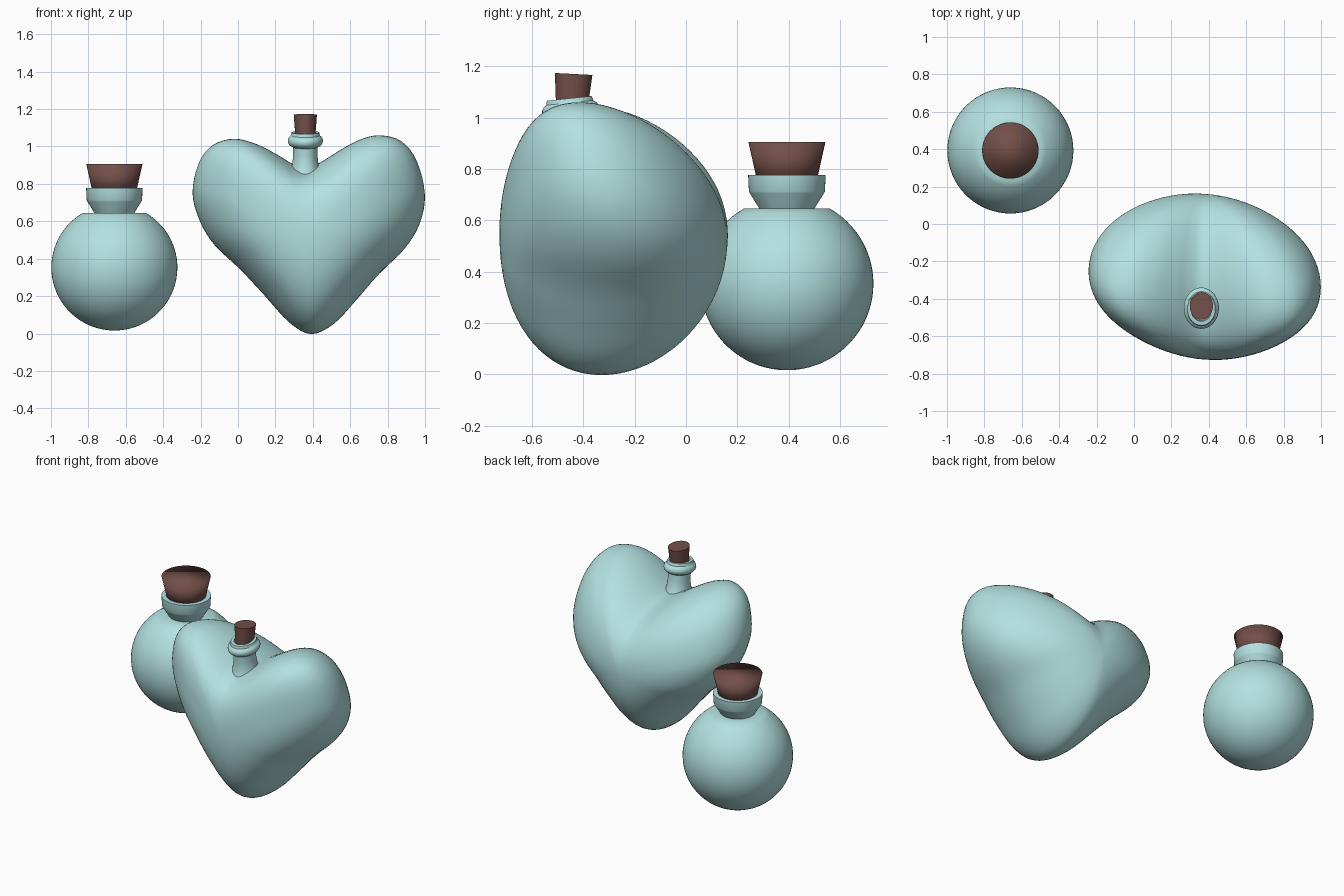
import bpy, bmesh, math
from mathutils import Vector, Matrix

if "Cube" in bpy.data.objects:
    bpy.data.objects.remove(bpy.data.objects["Cube"])


def material(name, rgb):
    m = bpy.data.materials.new(name)
    m.diffuse_color = (*rgb, 1)
    m.use_nodes = True
    m.node_tree.nodes["Principled BSDF"].inputs["Base Color"].default_value = m.diffuse_color
    return m


GLASS = material("pale_teal_glass", (0.46, 0.755, 0.755))
CORK = material("brown_cork", (0.17, 0.078, 0.066))


def finish(name, bm, mat, angle=35):
    """Turn a bmesh into a smooth object; angle=None smooths every edge."""
    bmesh.ops.recalc_face_normals(bm, faces=bm.faces)
    me = bpy.data.meshes.new(name)
    bm.to_mesh(me)
    bm.free()
    ob = bpy.data.objects.new(name, me)
    bpy.context.collection.objects.link(ob)
    me.materials.append(mat)
    bpy.ops.object.select_all(action='DESELECT')
    ob.select_set(True)
    bpy.context.view_layer.objects.active = ob
    if angle is None:
        bpy.ops.object.shade_smooth()
    else:
        bpy.ops.object.shade_smooth_by_angle(angle=math.radians(angle))
    return ob


def lathe(name, profile, mat, matrix, n=64, angle=35):
    """Spin (radius, height) points round z; open ends are capped."""
    bm = bmesh.new()
    rings = [[bm.verts.new((r * math.cos(2 * math.pi * i / n), r * math.sin(2 * math.pi * i / n), z))
              for i in range(n)] for r, z in profile]
    for a, b in zip(rings, rings[1:]):
        for i in range(n):
            j = (i + 1) % n
            bm.faces.new((a[i], a[j], b[j], b[i]))
    bm.faces.new(rings[0][::-1])
    bm.faces.new(rings[-1])
    bm.transform(matrix)
    return finish(name, bm, mat, angle)


# Round flask: ball cut flat at the shoulder, flared neck, hollow lip
R, CZ = 0.337, 0.353
a_top = math.asin((0.645 - CZ) / R)
ball = []
for k in range(33):
    a = -math.pi / 2 + 0.02 + (a_top + math.pi / 2 - 0.02) * k / 32
    ball.append((R * math.cos(a), CZ + R * math.sin(a)))
neck = [(0.107, 0.645), (0.144, 0.705), (0.148, 0.712), (0.151, 0.777), (0.122, 0.777), (0.115, 0.73)]
place = Matrix.Translation((-0.661, 0.393, 0))
lathe("round_flask", ball + neck, GLASS, place, angle=60)
lathe("round_flask_cork", [(0.112, 0.735), (0.15, 0.905)], CORK, place, angle=None)

# Heart flask outline in x, z (clockwise from the tip)
OUTLINE = [(0.393, -0.003), (0.275, 0.058), (0.14, 0.205), (0.01, 0.345), (-0.125, 0.475),
           (-0.205, 0.605), (-0.243, 0.75), (-0.21, 0.91), (-0.135, 1.005), (-0.02, 1.04),
           (0.105, 1.01), (0.22, 0.95), (0.29, 0.908), (0.36, 0.885), (0.435, 0.912),
           (0.57, 0.995), (0.675, 1.045), (0.77, 1.058), (0.875, 1.025), (0.957, 0.92),
           (0.999, 0.743), (0.972, 0.59), (0.89, 0.455), (0.755, 0.32), (0.635, 0.182),
           (0.515, 0.054)]
CX, CY, CZH, DEPTH = 0.38, -0.282, 0.53, 0.443


def closed_spline(points, steps):
    """Catmull-Rom curve through a closed loop of points."""
    p = [Vector(q) for q in points]
    out = []
    for i in range(len(p)):
        a, b, c, d = p[i - 1], p[i], p[(i + 1) % len(p)], p[(i + 2) % len(p)]
        for s in range(steps):
            t = s / steps
            out.append(0.5 * (2 * b + (c - a) * t + (2 * a - 5 * b + 4 * c - d) * t * t
                              + (3 * b - a - 3 * c + d) * t ** 3))
    return out


# Heart body: outline swelled front to back like a pillow
def heart_point(p, phi):
    s, d = math.cos(phi), math.sin(phi)
    off = p - Vector((CX, CZH))
    # The front fills in the cleft; the back keeps it
    blend = 0.65 * abs(d) ** 3 if d < 0 else 0.4 * d ** 4
    off = off.lerp(off.normalized() * 0.55, blend) * s
    skew = 0.3 if off.y > 0 else 0.16
    y = CY + DEPTH * d - 0.07 * off.x - skew * off.y ** 2
    # The lobes sit a little higher in front than behind
    z = CZH + off.y - 0.08 * d * min(1, (off.x / 0.6) ** 2)
    return (CX + off.x, y, z)


bm = bmesh.new()
loop = closed_spline(OUTLINE, 4)
LAT = 40
rings = []
for k in range(1, LAT):
    phi = -math.pi / 2 + math.pi * k / LAT
    rings.append([bm.verts.new(heart_point(p, phi)) for p in loop])
n = len(loop)
for a, b in zip(rings, rings[1:]):
    for i in range(n):
        j = (i + 1) % n
        bm.faces.new((a[i], a[j], b[j], b[i]))
for ring, y in ((rings[0], CY - DEPTH), (rings[-1], CY + DEPTH)):
    pole = bm.verts.new((CX, y, CZH))
    for i in range(n):
        bm.faces.new((ring[i], ring[(i + 1) % n], pole))
finish("heart_flask", bm, GLASS, None)


# Heart neck with rolled ring, leaning forward, and its cork leaning back
def leaning(y, z, degrees):
    return (Matrix.Translation((0.36, y, z)) @ Matrix.Rotation(math.radians(degrees), 4, 'X')
            @ Matrix.Diagonal((1, 1.18, 1, 1)))


ring_profile = [(0.062 + 0.032 * math.cos(t), 0.032 * math.sin(t))
                for t in [math.radians(-75 + 15 * k) for k in range(10)]]
lathe("heart_neck", [(0.10, -0.21), (0.08, -0.16), (0.07, -0.125), (0.065, -0.08), (0.065, -0.035)]
      + ring_profile + [(0.077, 0.035), (0.074, 0.045), (0.056, 0.045), (0.054, 0.02)],
      GLASS, leaning(-0.45, 1.03, 6), 48, 45)
lathe("heart_cork", [(0.053, 0.02), (0.062, 0.14)], CORK, leaning(-0.445, 1.03, -3), 48)
